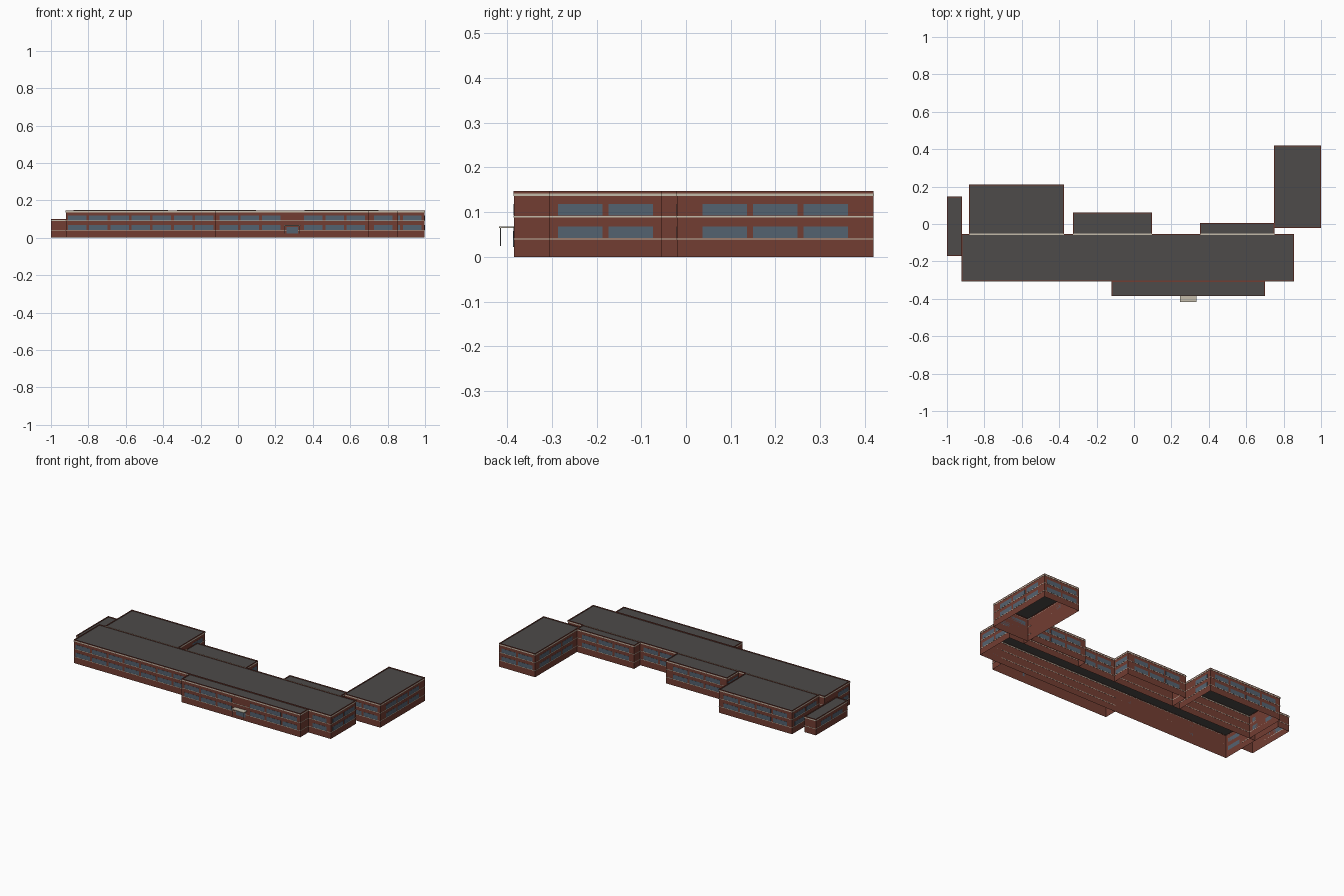
import bpy, bmesh

cube = bpy.data.objects.get("Cube")
if cube:
    bpy.data.objects.remove(cube, do_unlink=True)


def material(name, rgb):
    m = bpy.data.materials.new(name)
    m.use_nodes = True
    m.diffuse_color = (*rgb, 1)
    node = m.node_tree.nodes["Principled BSDF"]
    node.inputs["Base Color"].default_value = (*rgb, 1)
    node.inputs["Roughness"].default_value = 0.9
    return m


BRICK = material("brick red", (0.17, 0.047, 0.032))
ROOF = material("roof grey", (0.075, 0.069, 0.067))
CREAM = material("cream stone", (0.55, 0.50, 0.40))
GLASS = material("slate blue glass", (0.088, 0.122, 0.16))
METAL = material("post grey", (0.2, 0.2, 0.2))


def finish(bm, name, mat):
    bmesh.ops.recalc_face_normals(bm, faces=bm.faces)
    me = bpy.data.meshes.new(name)
    bm.to_mesh(me)
    bm.free()
    me.materials.append(mat)
    ob = bpy.data.objects.new(name, me)
    bpy.context.collection.objects.link(ob)
    return ob


def loop(bm, r, z, grow=0):
    x0, x1, y0, y1 = r
    x0, x1, y0, y1 = x0 - grow, x1 + grow, y0 - grow, y1 + grow
    return [bm.verts.new(p) for p in
            ((x0, y0, z), (x1, y0, z), (x1, y1, z), (x0, y1, z))]


def bridge(bm, a, b):
    for i in range(4):
        j = (i + 1) % 4
        bm.faces.new((a[i], a[j], b[j], b[i]))


def add_box(bm, r, z0, z1):
    a, b = loop(bm, r, z0), loop(bm, r, z1)
    bridge(bm, a, b)
    bm.faces.new(a[::-1])
    bm.faces.new(b)


def box(name, r, z0, z1, mat):
    bm = bmesh.new()
    add_box(bm, r, z0, z1)
    return finish(bm, name, mat)


def ring(bm, r, z0, z1, outer, inner):
    loops = [loop(bm, r, z, g) for z, g in
             ((z0, inner), (z0, outer), (z1, outer), (z1, inner))]
    for i in range(4):
        bridge(bm, loops[i], loops[(i + 1) % 4])


def block(name, r, h, lines):
    # Open-bottomed brick shell
    bm = bmesh.new()
    bridge(bm, loop(bm, r, 0), loop(bm, r, h - 0.004))
    finish(bm, name + "_walls", BRICK)
    # Flat roof
    bm = bmesh.new()
    bm.faces.new(loop(bm, r, h - 0.004))
    finish(bm, name + "_roof", ROOF)
    # Parapet
    bm = bmesh.new()
    ring(bm, r, h - 0.005, h, 0.001, -0.004)
    finish(bm, name + "_parapet", BRICK)
    # Stone courses
    bm = bmesh.new()
    ring(bm, r, h - 0.011, h - 0.005, 0.0012, 0)
    for z in lines:
        ring(bm, r, z - 0.0015, z + 0.0015, 0.001, 0)
    finish(bm, name + "_courses", CREAM)


TALL, LOW = 0.147, 0.10
blocks = {
    "main_hall": (-0.92, 0.855, -0.305, -0.055),
    "front_wing": (-0.12, 0.70, -0.385, -0.305),
    "large_back_wing": (-0.88, -0.375, -0.055, 0.21),
    "middle_back_wing": (-0.325, 0.095, -0.055, 0.06),
    "shallow_back_wing": (0.355, 0.75, -0.055, 0.005),
    "corner_block": (0.75, 0.998, -0.02, 0.419),
}
for name, r in blocks.items():
    block(name, r, TALL, (0.04, 0.09))
    if "back" in name:
        x0, x1, y0, y1 = r
        box(name + "_flashing", (x0, x1, y0 - 0.003, y0 + 0.003),
            TALL, TALL + 0.0004, CREAM)
block("low_annex", (-0.999, -0.92, -0.17, 0.145), LOW, (0.04,))

# Exposed wall runs: (facing axis, outward sign, wall position, start, end)
runs = [
    ("y", -1, -0.305, -0.92, -0.12), ("y", -1, -0.305, 0.70, 0.855),
    ("y", -1, -0.385, -0.12, 0.70), ("y", -1, -0.02, 0.75, 0.998),
    ("x", 1, 0.855, -0.305, -0.055), ("x", 1, 0.998, -0.02, 0.419),
    ("y", 1, 0.419, 0.75, 0.998), ("x", -1, 0.75, 0.005, 0.419),
    ("y", 1, 0.005, 0.355, 0.75), ("y", 1, -0.055, 0.095, 0.355),
    ("y", 1, 0.06, -0.325, 0.095), ("x", 1, 0.095, -0.055, 0.06),
    ("x", -1, -0.325, -0.055, 0.06), ("x", 1, -0.375, 0.06, 0.21),
    ("y", 1, 0.21, -0.88, -0.375), ("x", -1, -0.88, -0.055, 0.21),
    ("x", -1, -0.92, -0.305, -0.17), ("x", -1, -0.999, -0.17, 0.145),
]
PITCH, WIDTH = 0.113, 0.099
bm = bmesh.new()
for axis, sign, pos, a, b in runs:
    n = int((b - a + 0.001) / PITCH)
    mid = (a + b) / 2
    lo, hi = sorted((pos, pos + sign * 0.0008))
    for i in range(n):
        c = mid + (i - (n - 1) / 2) * PITCH
        # The entrance bay has no windows
        if pos == -0.385 and i == n // 2:
            continue
        for z in (0.042, 0.092):
            if pos == -0.999 and z > 0.05:
                continue
            s, e = c - WIDTH / 2, c + WIDTH / 2
            add_box(bm, (lo, hi, s, e) if axis == "x" else (s, e, lo, hi),
                    z, z + 0.026)
finish(bm, "windows", GLASS)

# Entrance: glazed door, canopy and posts
box("entrance_door", (0.258, 0.322, -0.387, -0.385), 0.022, 0.058, GLASS)
box("entrance_canopy", (0.247, 0.333, -0.418, -0.385), 0.064, 0.068, CREAM)
bm = bmesh.new()
for x in (0.25, 0.33):
    add_box(bm, (x - 0.0015, x + 0.0015, -0.4165, -0.4135), 0.024, 0.064)
finish(bm, "canopy_posts", METAL)
